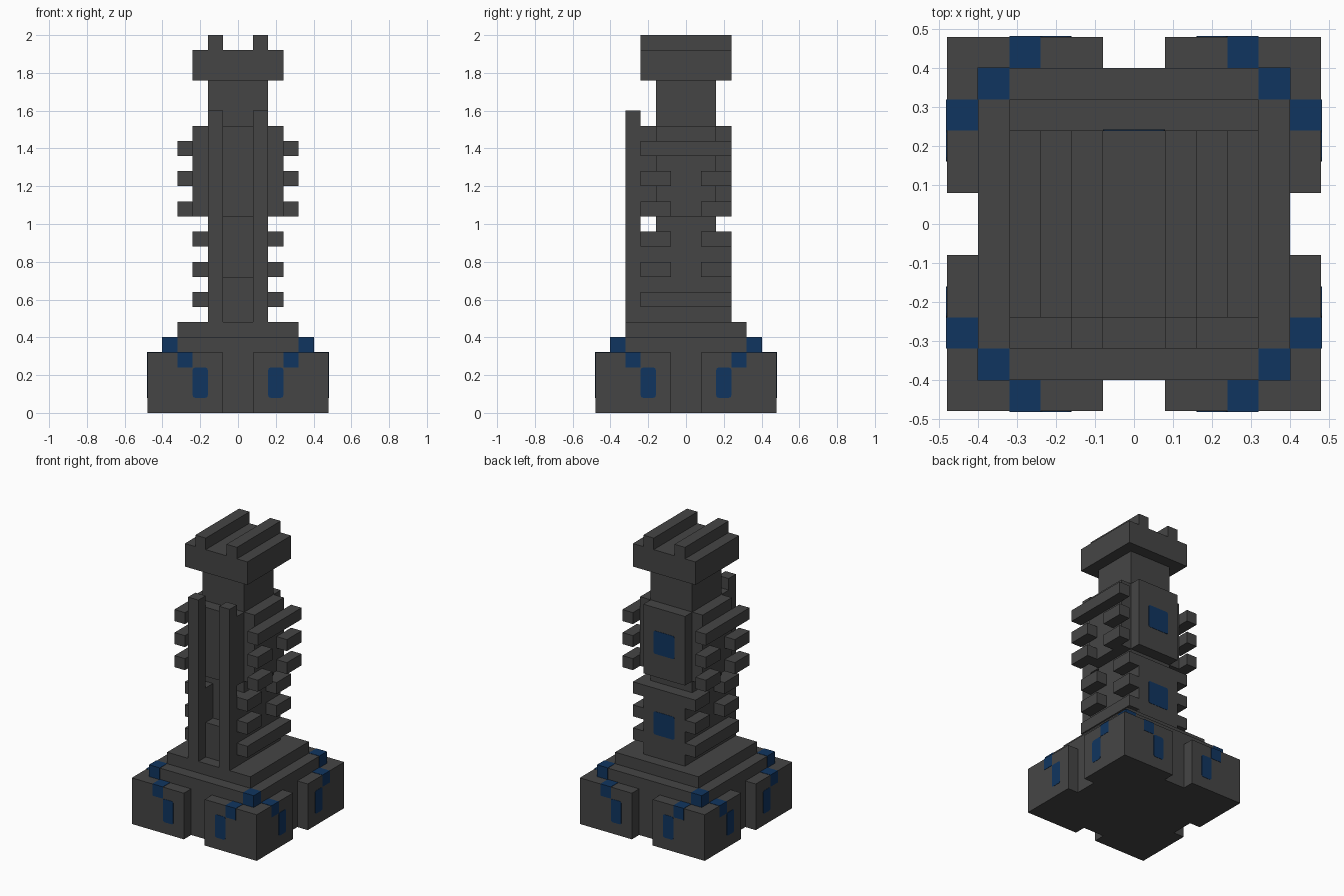
import bpy
import bmesh
from mathutils import Vector

cube = bpy.data.objects.get("Cube")
if cube:
    bpy.data.objects.remove(cube, do_unlink=True)

U = 0.08        # one block unit
PROUD = 0.025   # how far inlays stand out, in units


def material(name, rgb):
    m = bpy.data.materials.new(name)
    m.use_nodes = True
    m.diffuse_color = (*rgb, 1)
    m.node_tree.nodes["Principled BSDF"].inputs["Base Color"].default_value = (*rgb, 1)
    return m


GREY = material("dark_grey", (0.060, 0.060, 0.060))
BLUE = material("deep_blue", (0.0052, 0.0356, 0.117))


def box(name, x, y, z, mat=GREY, round_axis=None):
    """Box from (min, max) ranges in units; round_axis softens the edges along that axis."""
    lo, hi = (Vector(sorted(r)[i] for r in (x, y, z)) * U for i in (0, 1))
    bm = bmesh.new()
    bmesh.ops.create_cube(bm, size=1)
    for v in bm.verts:
        v.co = Vector((lo[i] + hi[i]) / 2 + v.co[i] * (hi[i] - lo[i]) for i in range(3))
    if round_axis is not None:
        edges = [e for e in bm.edges
                 if abs(e.verts[0].co[round_axis] - e.verts[1].co[round_axis]) > 1e-5]
        bmesh.ops.bevel(bm, geom=edges, offset=0.012, segments=2, profile=0.5, affect='EDGES')
    bmesh.ops.recalc_face_normals(bm, faces=bm.faces)
    me = bpy.data.meshes.new(name)
    bm.to_mesh(me)
    bm.free()
    me.materials.append(mat)
    ob = bpy.data.objects.new(name, me)
    bpy.context.collection.objects.link(ob)
    return ob


def times(s, a, b):
    return (s * a, s * b)


SIDES = (-1, 1)
P = PROUD

# Stepped plinth
box("plinth_core", (-5, 5), (-5, 5), (0, 5))
box("plinth_step", (-4, 4), (-4, 4), (5, 6))

# Corner blocks of the plinth with blue inlays
for sx in SIDES:
    for sy in SIDES:
        box("corner_block", times(sx, 1, 6), times(sy, 1, 6), (0, 4))
        box("corner_stone", times(sx, 4, 5 + P), times(sy, 4, 5 + P), (4, 5 + P), BLUE)
        # inlays on the front and back faces
        box("rim_inlay", times(sx, 3, 4), times(sy, 5, 6 + P), (3, 4 + P), BLUE)
        box("wall_inlay", times(sx, 2, 3), times(sy, 5.9, 6 + P), (1, 3), BLUE, 1)
        # inlays on the side faces
        box("rim_inlay", times(sx, 5, 6 + P), times(sy, 3, 4), (3, 4 + P), BLUE)
        box("wall_inlay", times(sx, 5.9, 6 + P), times(sy, 2, 3), (1, 3), BLUE, 0)

# Tower shaft and upper body
box("shaft", (-2, 2), (-2, 2), (6, 22))
box("upper_body", (-3, 3), (-2, 2), (13, 19))

# Back and front panels
box("upper_front_panel", (-2, 2), (-3, -2), (13, 19))
box("upper_back_panel", (-2, 2), (2, 3), (13, 19))
box("lower_back_panel", (-2, 2), (2, 3), (6, 12))
box("lower_front_sill", (-1, 1), (-3, -2), (6, 9))
for z in (8, 15):
    box("back_window", (-1, 1), (2.9, 3 + P), (z, z + 2), BLUE, 1)

for s in SIDES:
    box("lower_front_jamb", times(s, 1, 2), (-3, -2), (6, 12))
    box("front_column", times(s, 1, 2), (-4, -3), (6, 20))
    # One full rib and two pairs of split ribs on each storey
    for inner, full, split in ((2, 7, (9, 11)), (3, 17, (13, 15))):
        x = times(s, inner, inner + 1)
        box("full_rib", x, (-3, 3), (full, full + 1))
        for z in split:
            for sy in SIDES:
                box("split_rib", x, times(sy, 1, 3), (z, z + 1))

# Crown with two rails
box("crown", (-3, 3), (-3, 3), (22, 24))
for s in SIDES:
    box("crown_rail", times(s, 1, 2), (-3, 3), (24, 25))
